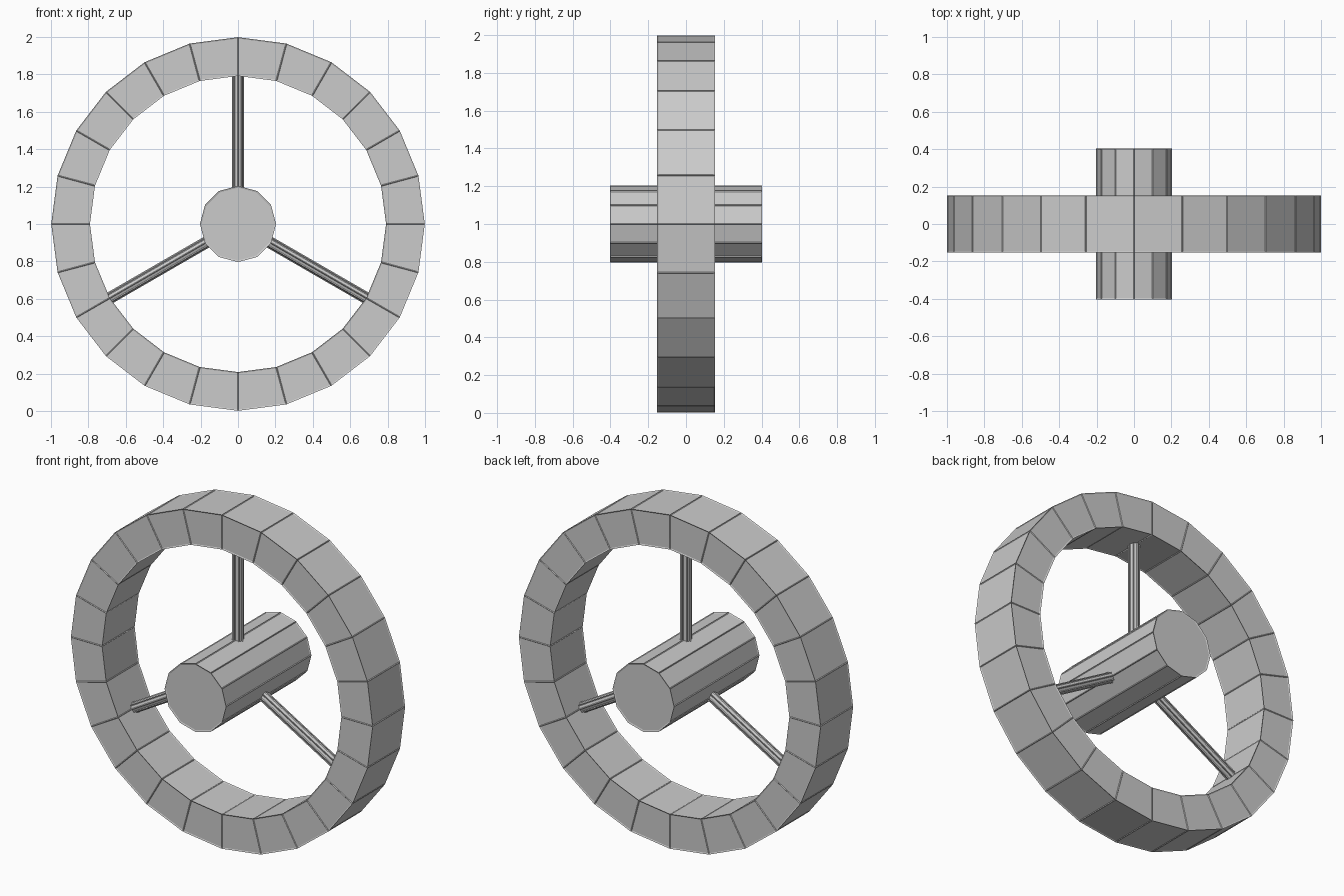
import bpy, bmesh, math
from mathutils import Matrix, Vector

if "Cube" in bpy.data.objects:
    bpy.data.objects.remove(bpy.data.objects["Cube"])

CENTRE = Vector((0, 0, 1))


def finish(name, bm, bar=0.01):
    """Make an object with thin raised bars along its edges."""
    bmesh.ops.recalc_face_normals(bm, faces=bm.faces)
    mesh = bpy.data.meshes.new(name)
    bm.to_mesh(mesh)
    bm.free()
    ob = bpy.data.objects.new(name, mesh)
    bpy.context.collection.objects.link(ob)
    mod = ob.modifiers.new("edge_bars", 'WIREFRAME')
    mod.thickness = bar
    mod.offset = 0
    mod.use_replace = False
    mod.use_even_offset = False
    return ob


def cylinder(name, sides, radius, length, matrix):
    bm = bmesh.new()
    bmesh.ops.create_cone(bm, cap_ends=True, segments=sides, radius1=radius,
                          radius2=radius, depth=length, matrix=matrix)
    return finish(name, bm)


# Rim: a rectangular section swept round the axle in 24 flat steps
n, outer, inner, half = 24, 0.995, 0.795, 0.15
bm = bmesh.new()
rings = []
for i in range(n):
    a = math.tau * i / n
    d = Vector((math.cos(a), 0, math.sin(a)))
    rings.append([bm.verts.new(CENTRE + d * r + Vector((0, y, 0)))
                  for r, y in ((outer, -half), (outer, half),
                               (inner, half), (inner, -half))])
for i in range(n):
    p, q = rings[i], rings[(i + 1) % n]
    for j in range(4):
        k = (j + 1) % 4
        bm.faces.new((p[j], p[k], q[k], q[j]))
finish("rim", bm)

# Hub along the axle
cylinder("hub", 12, 0.2, 0.8,
         Matrix.Translation(CENTRE) @ Matrix.Rotation(math.pi / 2, 4, 'X'))

# Three spokes from hub to rim
for i in range(3):
    turn = Matrix.Rotation(math.tau * i / 3, 4, 'Y')
    cylinder(f"spoke_{i + 1}", 8, 0.028, 0.62,
             Matrix.Translation(CENTRE) @ turn @ Matrix.Translation((0, 0, 0.49)))
